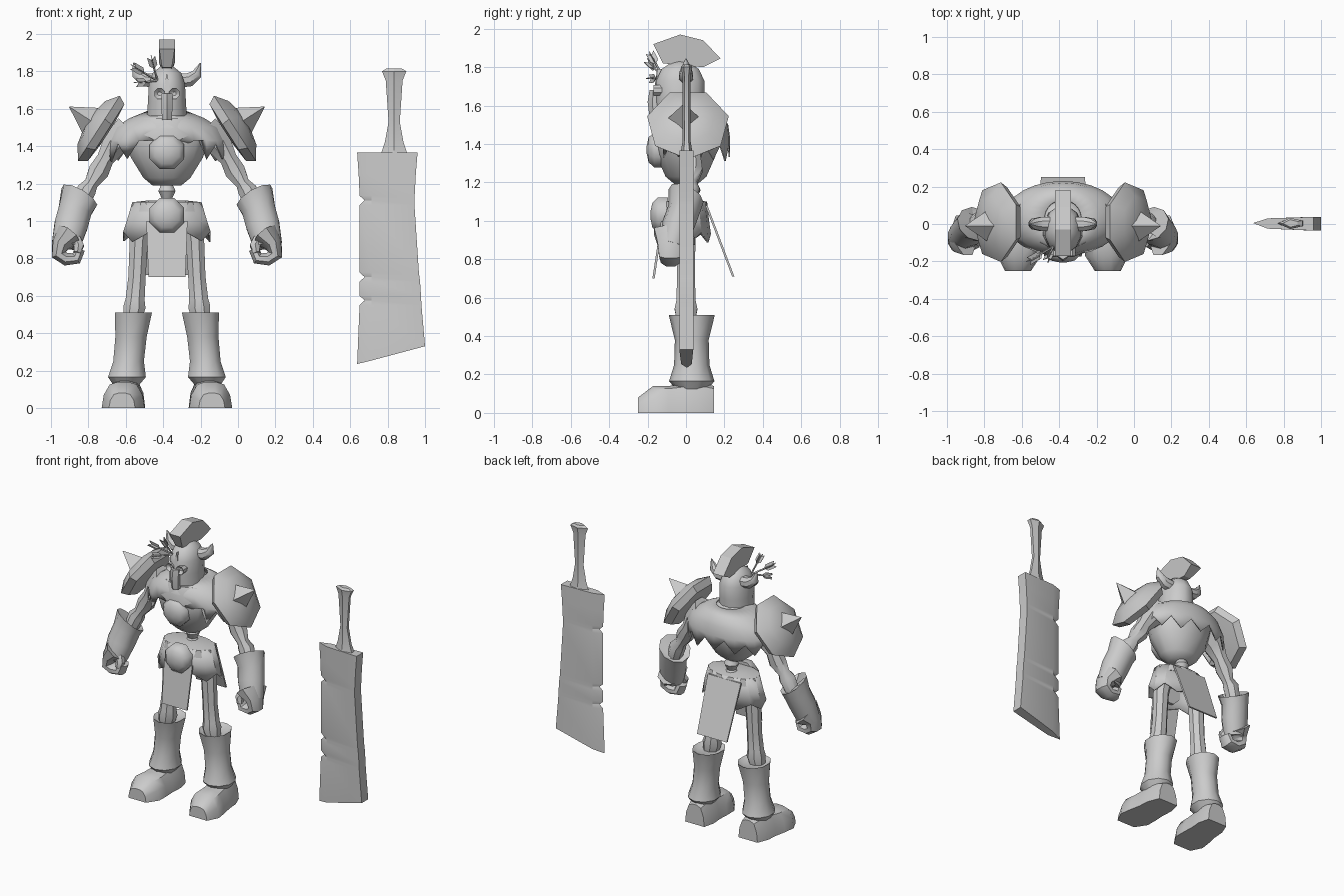
import bpy, bmesh, math, random
from mathutils import Vector

random.seed(4)
if "Cube" in bpy.data.objects:
    bpy.data.objects.remove(bpy.data.objects["Cube"])

CENTRE = -.38  # centre line of the figure
ACROSS, DEEP, UP = Vector((1, 0, 0)), Vector((0, 1, 0)), Vector((0, 0, 1))
SIDES = (("right", -1), ("left", 1))

grey = bpy.data.materials.new("plain grey")
grey.use_nodes = True
grey.diffuse_color = (.6, .6, .6, 1)
grey.node_tree.nodes["Principled BSDF"].inputs["Base Color"].default_value = grey.diffuse_color


def build(name, verts, faces, angle=42, thick=0):
    mesh = bpy.data.meshes.new(name)
    mesh.from_pydata([tuple(v) for v in verts], [], faces)
    bm = bmesh.new()
    bm.from_mesh(mesh)
    bmesh.ops.recalc_face_normals(bm, faces=bm.faces)
    bm.to_mesh(mesh)
    bm.free()
    mesh.materials.append(grey)
    mesh.shade_smooth()
    mesh.set_sharp_from_angle(angle=math.radians(angle))
    part = bpy.data.objects.new(name, mesh)
    bpy.context.collection.objects.link(part)
    if thick:
        part.modifiers.new("thickness", "SOLIDIFY").thickness = thick
    return part


def skin(name, loops, caps=True, **style):
    """Bridge equal-length loops of points."""
    n = len(loops[0])
    last = (len(loops) - 1) * n
    faces = [(start + i, start + (i + 1) % n, start + n + (i + 1) % n, start + n + i)
             for start in range(0, last, n) for i in range(n)]
    if caps:
        faces += [tuple(range(n)), tuple(range(last, last + n))]
    return build(name, [point for loop in loops for point in loop], faces, **style)


def ring(centre, u, v, sides, turn=.5):
    angles = [math.tau * (i + turn) / sides for i in range(sides)]
    return [centre + u * math.cos(t) + v * math.sin(t) for t in angles]


def place(outward, y, z, side=1):
    return Vector((CENTRE + side * outward, y, z))


def stack(name, rows, side=1, out=0, lean=0, y=0, sides=12, tatter=0, **style):
    """Level ellipses: height, x radius, y radius. Tatter makes a ragged hem."""
    loops = [ring(place(out + lean * z, y, z, side), ACROSS * wide, DEEP * deep, sides)
             for z, wide, deep in rows]
    if tatter:
        style["thick"] = .008
        for i, point in enumerate(loops[-1]):
            point.z += tatter * (i % 2 + random.uniform(0, .3))
    return skin(name, loops, caps=not tatter, **style)


def tube(name, rows, side=1, sides=8, flatten=1, **style):
    """Path of outward x, y, z and radius; flatten scales the depth."""
    path = [place(*row[:3], side) for row in rows]
    loops = []
    for i, row in enumerate(rows):
        along = (path[min(i + 1, len(path) - 1)] - path[max(i - 1, 0)]).normalized()
        v = (DEEP - along * along.y).normalized()
        loops.append(ring(path[i], v.cross(along) * row[3], v * row[3] * flatten, sides))
    return skin(name, loops, **style)


def prism(name, outline, offset, **style):
    return skin(name, [outline, [point + offset for point in outline]], **style)


# Torso, ragged mantle and collar
stack("torso", [(1.19, .08, .06), (1.23, .13, .11), (1.34, .2, .16), (1.46, .24, .18), (1.55, .17, .14)])
mantle = stack("mantle", [(1.59, .1, .1), (1.55, .2, .16), (1.5, .28, .19), (1.43, .32, .2), (1.31, .32, .2)],
               y=.03, sides=26, tatter=.08)
for vert in mantle.data.vertices:  # lift the hem away from the front of the chest
    if vert.co.z < 1.42 and vert.co.y < 0 and abs(vert.co.x - CENTRE) < .2:
        vert.co += UP * .08 + DEEP * .03
stack("collar", [(1.53, .13, .13), (1.57, .12, .12), (1.59, .09, .09)])
stack("neck", [(1.5, .06, .06), (1.62, .06, .06)], sides=8)
spine_radii = (.06, .03, .05, .03, .06)
tube("spine", [(0, .03, 1.24 - i * .04, radius) for i, radius in enumerate(spine_radii)])
for name, y, z in (("chest_boss", -.155, 1.37), ("belt_boss", -.135, 1.03)):
    skin(name, [ring(place(0, y - out, z), ACROSS * radius, UP * radius, 8)
                for out, radius in ((-.04, .1), (.01, .1), (.04, .07), (.05, .02))], angle=60)

# Belt, skirt and hanging cloths
stack("belt", [(1.05, .2, .12), (1.1, .19, .11), (1.11, .1, .06)])
stack("skirt", [(1.1, .19, .11), (1, .22, .12), (.88, .24, .13)], sides=14, tatter=.05, angle=24)
for name, top, hem, half in (("front_cloth", (-.13, 1), (-.175, .7), .11),
                             ("back_cloth", (.1, 1.08), (.24, .71), .13)):
    prism(name, [place(-half, *top), place(half, *top), place(half * .9, *hem), place(-half * .9, *hem)],
          DEEP * .012)

# Helmet, face and crest
stack("helmet", [(1.56, .11, .125), (1.64, .105, .13), (1.73, .1, .13), (1.79, .08, .1), (1.83, .03, .04)], y=-.03)
stack("jaw_guard", [(1.54, .03, .04), (1.62, .035, .05), (1.68, .035, .04)], y=-.15, sides=6)
prism("nose_bar", [place(0, -.17, 1.65), place(-.02, -.155, 1.7), place(0, -.15, 1.79), place(.02, -.155, 1.7)],
      DEEP * .03)
crest = [(-.17, 1.92), (-.03, 1.97), (.09, 1.94), (.18, 1.845), (.09, 1.8), (-.12, 1.82)]
skin("crest", [[place(.042 if z > 1.84 else .026, y, z, side) for y, z in crest] for _, side in SIDES], angle=20)

for label, side in SIDES:
    skin(label + "_eye_rim", [ring(place(.04, y, 1.68, side), ACROSS * radius, UP * radius, 8)
                              for y, radius in ((-.12, .03), (-.17, .03), (-.15, .01))])
    tube(label + "_horn", [(.07, 0, 1.75, .04), (.12, 0, 1.755, .04), (.16, 0, 1.785, .03), (.18, 0, 1.845, .003)], side)

    # Shoulder guard: a tilted dish with a pyramid spike
    axis = Vector((side * .84, 0, .54))
    rim = DEEP.cross(axis) * side
    hub = place(.32, .01, 1.48, side)
    rim.z = abs(rim.z)
    rim.x = -side * abs(rim.x)
    skin(label + "_shoulder_guard", [ring(hub + axis * out, rim * radius, DEEP * radius, 7) for out, radius in
                                     ((-.01, .08), (0, .19), (.045, .218), (.095, .145), (.115, .05))], angle=33)
    skin(label + "_shoulder_spike", [ring(hub + axis * out - DEEP * .02, rim * radius, DEEP * radius, 4, 0)
                                     for out, radius in ((.08, .095), (.24, .002))], angle=10)

    # Arm, flared gauntlet and curled fist
    tube(label + "_arm", [(.2, .03, 1.49, .09), (.28, .03, 1.41, .075), (.33, .03, 1.33, .05), (.365, .03, 1.265, .06),
                          (.405, .02, 1.2, .04), (.43, .02, 1.165, .055), (.48, 0, 1.04, .045)], side)
    tube(label + "_gauntlet", [(.478, 0, 1.08, .05), (.468, 0, 1.13, .11), (.49, -.01, 1.06, .094),
                               (.512, -.04, .98, .094), (.54, -.07, .87, .08)], side, sides=10, flatten=.9)
    tube(label + "_fist", [(.528, -.06, .92, .08), (.57, -.08, .87, .05), (.578, -.08, .82, .043),
                           (.54, -.08, .795, .037), (.485, -.08, .8, .036), (.465, -.08, .85, .03)],
         side, flatten=1.5)
    tube(label + "_thumb", [(.49, -.09, .9, .035), (.47, -.11, .865, .03), (.48, -.12, .83, .02)], side, sides=6)

    # Leg, boot and foot
    tube(label + "_leg", [(.13, 0, 1.02, .06), (.15, 0, .9, .053), (.16, 0, .7, .05), (.17, 0, .58, .055),
                          (.173, 0, .54, .064), (.185, 0, .47, .05)], side)
    stack(label + "_boot", [(.12, .07, .08), (.165, .106, .118), (.25, .086, .092), (.38, .088, .088),
                            (.51, .104, .12), (.49, .07, .08)], side, out=.23, lean=-.1, y=.03, sides=10)
    foot = []
    for i, (half, height) in enumerate(((.07, .08), (.115, .14), (.11, .14), (.1, .15), (.1, .16), (.075, .14))):
        arch = [math.pi * step / 7 for step in range(8)]
        foot.append([place(.24 - i * .006 + half * math.cos(t), i * .079 - .25, height * min(1, 1.15 * math.sin(t)), side)
                     for t in arch])
    skin(label + "_foot", foot)

# Arrows stuck in the helmet, with crossed vanes
root = place(-.05, -.12, 1.75)
for label, tip in (("upper", (-.08, -.18, 1.86)), ("middle", (-.17, -.19, 1.82)), ("lower", (-.15, -.18, 1.74))):
    end = place(*tip)
    tube(label + "_arrow_shaft", [(-.05, -.12, 1.75, .006), (*tip, .006)], sides=5)
    along = (end - root).normalized()
    flat = along.cross(DEEP).normalized()
    for vane, spread in (("flat", flat), ("upright", along.cross(flat))):
        middle = root.lerp(end, .6)
        barbs = [base + along * .02 + spread * sign * .022
                 for sign, order in ((1, (middle, end)), (-1, (end, middle))) for base in order]
        prism(f"{label}_arrow_{vane}_vane", [middle, *barbs[:2], end, *barbs[2:]], along.cross(spread) * .004)

# Great blade: thick spine tapering to a notched edge
top, bottom = 1.365, .235
edge = [(.637, top), (.645, 1.25)]
for notch in (1.11, .7, .575):
    edge += [(.65, notch + .025), (.677, notch), (.65, notch - .025)]
edge.append((.637, bottom))
blade = []
for x, z in edge:
    drop = (top - z) / (top - bottom)
    back = .96 - .02 * math.sin(math.pi * min(1, drop * 1.6)) + .04 * drop ** 2
    rise = .095 if z == bottom else 0
    blade.append([Vector(corner) for corner in (
        (x, .005, z), (.715, -.025, z + rise / 5), (back, -.035, z + rise),
        (back, .038, z + rise), (.715, .03, z + rise / 5))])
skin("blade", blade, angle=25)

# Grip with flared guard and pommel
grip = []
for z, half, thick in ((1.36, .07, .03), (1.42, .05, .02), (1.53, .03, .02), (1.75, .045, .02),
                       (1.8, .065, .03), (1.815, .04, .02)):
    middle = Vector((.835, .003, z))
    front, back = DEEP * -thick, DEEP * thick
    grip.append([middle - ACROSS * half, middle + front, middle + ACROSS * half + front / 2,
                 middle + ACROSS * half + back / 2, middle + back])
skin("grip", grip, angle=25)
